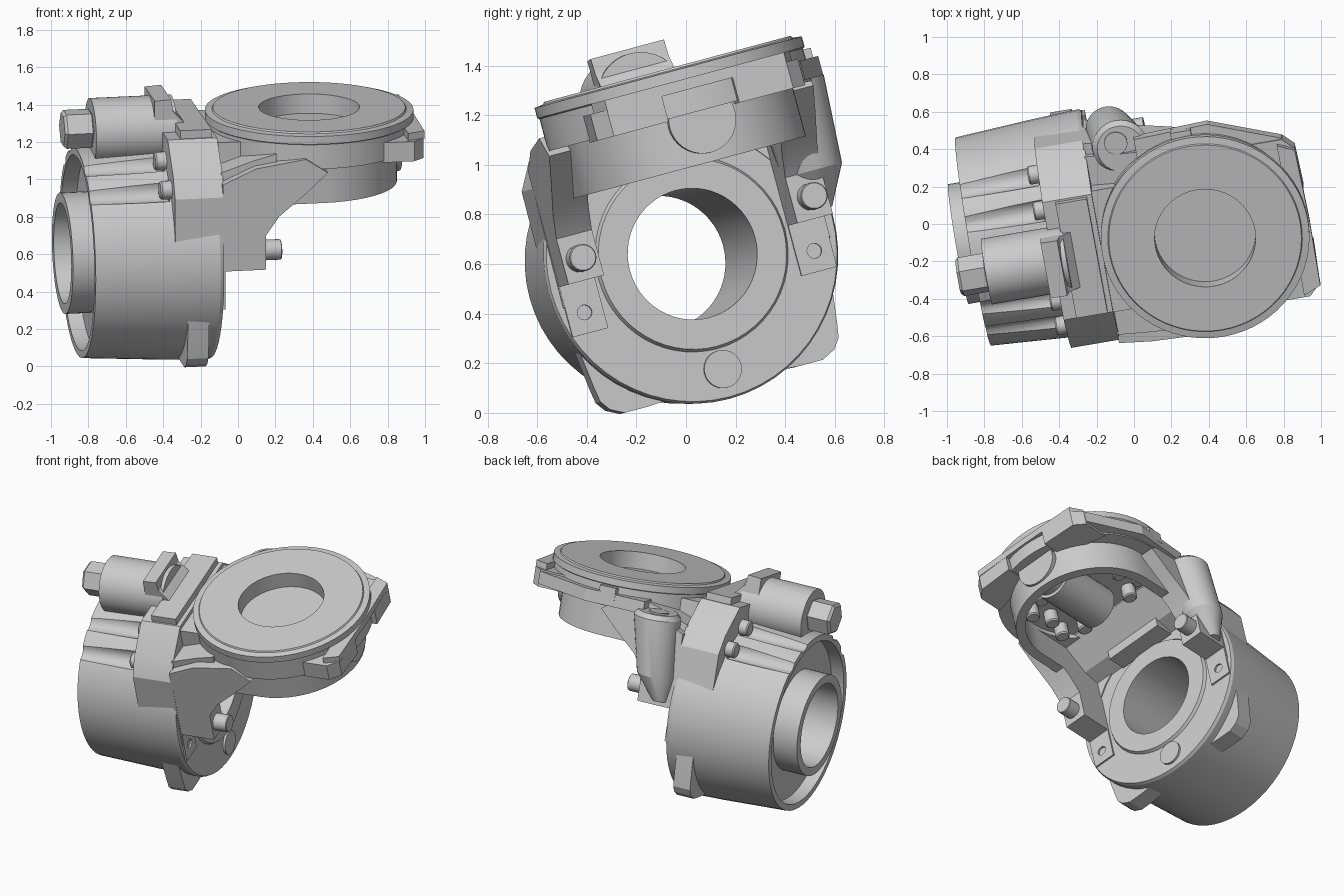
import bpy, bmesh, math
from mathutils import Matrix, Vector

if "Cube" in bpy.data.objects:
    bpy.data.objects.remove(bpy.data.objects["Cube"])

# Local frame: u = barrel axis, n = flange axis, v = sideways (symmetry plane v = 0)
N = Vector((0, -0.2588, 0.9659)).normalized()
U = Vector((0.984, 0.168, 0.045))
U = (U - N * U.dot(N)).normalized()
V = N.cross(U)
FRAME = Matrix.Translation((0, 0.053, 0.648)) @ Matrix((U, V, N)).transposed().to_4x4()


def smooth(ob, angle=22):
    bpy.ops.object.select_all(action='DESELECT')
    ob.select_set(True)
    bpy.context.view_layer.objects.active = ob
    bpy.ops.object.shade_smooth_by_angle(angle=math.radians(angle))


def finish(name, bm):
    bmesh.ops.remove_doubles(bm, verts=bm.verts, dist=1e-5)
    bmesh.ops.recalc_face_normals(bm, faces=bm.faces)
    me = bpy.data.meshes.new(name)
    bm.to_mesh(me)
    bm.free()
    ob = bpy.data.objects.new(name, me)
    bpy.context.collection.objects.link(ob)
    ob.matrix_world = FRAME
    smooth(ob)
    return ob


def lathe(name, profile, axis, centre=(0, 0, 0), seg=56):
    """Spin a closed (along, radius) profile about the u or n axis."""
    bm = bmesh.new()
    c = Vector(centre)
    rings = []
    for h, r in profile:
        ring = []
        for i in range(1 if r == 0 else seg):
            a = 2 * math.pi * i / seg
            p, q = r * math.cos(a), r * math.sin(a)
            ring.append(bm.verts.new(c + Vector((h, p, q) if axis == 'u' else (p, q, h))))
        rings.append(ring)
    for k in range(len(rings)):
        a, b = rings[k], rings[(k + 1) % len(rings)]
        if len(a) == len(b) == 1:
            continue
        for i in range(seg):
            j = (i + 1) % seg
            f = [a[i % len(a)], a[j % len(a)], b[j % len(b)], b[i % len(b)]]
            bm.faces.new(list(dict.fromkeys(f)))
    return finish(name, bm)


def cyl(name, axis, centre, r, h0, h1, seg=24, bevel=0.0):
    prof = [(h0, 0), (h0, r - bevel), (h0 + bevel, r), (h1 - bevel, r), (h1, r - bevel), (h1, 0)]
    if not bevel:
        prof = [(h0, 0), (h0, r), (h1, r), (h1, 0)]
    return lathe(name, prof, axis, centre, seg)


def prism(name, poly, axis, lo, hi):
    """Extrude a polygon along an axis; poly is in the remaining two axes."""
    put = {'u': lambda a, b, h: (h, a, b), 'v': lambda a, b, h: (a, h, b), 'n': lambda a, b, h: (a, b, h)}[axis]
    bm = bmesh.new()
    lo_v = [bm.verts.new(put(a, b, lo)) for a, b in poly]
    hi_v = [bm.verts.new(put(a, b, hi)) for a, b in poly]
    bm.faces.new(lo_v)
    bm.faces.new(hi_v)
    for i in range(len(poly)):
        j = (i + 1) % len(poly)
        bm.faces.new((lo_v[i], lo_v[j], hi_v[j], hi_v[i]))
    return finish(name, bm)


def box(name, u, v, n):
    return prism(name, [(u[0], v[0]), (u[1], v[0]), (u[1], v[1]), (u[0], v[1])], 'n', *n)


def cut(target, cutter):
    """Subtract the cutter, then remove it."""
    m = target.modifiers.new("cut", 'BOOLEAN')
    m.operation, m.solver, m.object = 'DIFFERENCE', 'EXACT', cutter
    bpy.context.view_layer.objects.active = target
    bpy.ops.object.modifier_apply(modifier=m.name)
    bpy.data.objects.remove(cutter)
    smooth(target)


def arc(r, start, end, steps, c=0.0):
    return [(c + r * math.cos(math.radians(start + (end - start) * i / steps)),
             r * math.sin(math.radians(start + (end - start) * i / steps))) for i in range(steps + 1)]


# Barrel with recessed left end, inner tube and through bore
barrel = lathe("barrel", [(-.872, .565), (-.872, .525), (-.79, .52), (-.79, .325), (-.953, .325),
                          (-.953, .27), (-.16, .265), (-.16, .385), (-.18, .395), (-.18, .595),
                          (-.2, .603), (-.45, .592)], 'u')

# Bolt flutes along the top of the barrel, with the bolts at their ends
for s in (-1, 1):
    for ang in (46, 65.4):
        a = math.radians(ang)
        c = (0, s * .61 * math.cos(a), .61 * math.sin(a))
        cut(barrel, cyl("flute_cutter", 'u', c, .064, -.95, -.45, 20))
        cyl("housing_bolt", 'u', c, .05, -.5, -.42, 20, .008)

# Housing arch wrapped over the barrel
prism("housing", [(.565, -.08), (.56, .42), (.5, .53), (.33, .69), (-.33, .69), (-.5, .53), (-.56, .42),
                  (-.565, -.08)] + arc(.5, 180, 0, 16), 'u', -.44, -.172)
box("housing_top_block", (-.37, -.2), (-.32, .32), (.66, .735))

# Drive cylinder on top with hex end
cyl("drive_cylinder", 'u', (0, 0, .668), .178, -.8, -.36, 40)
cyl("drive_hex", 'u', (0, 0, .685), .108, -.955, -.79, 6, .015)
prism("drive_block", [(-.48, .68), (-.48, .86), (-.39, .865), (-.38, .8), (-.31, .725), (-.31, .68)],
      'v', -.155, .155)

# Flange head: top disc with blind hole and a shallow hollow underside
FC = (.386, 0, 0)
lathe("flange", [(.64, 0), (.64, .27), (.747, .27), (.747, .515), (.738, .52), (.733, .558), (.69, .558),
                 (.685, .55), (.55, .55), (.55, .41), (.58, .41), (.58, 0)], 'n', FC, 64)
# U-shaped wall below the flange, open towards the barrel
prism("flange_wall", [(.12, -.47)] + arc(.47, -90, 90, 24, .386) + [(.12, .47), (.12, .41)]
      + arc(.41, 90, -90, 24, .386) + [(.12, -.41)], 'n', .34, .6)
prism("flange_back_edge", [(.1, .4), (.1, .575), (.5, .59), (.88, .445), (.75, .4)], 'n', .56, .64)
box("flange_tab", (.3, .41), (.52, .585), (.6, .68))
# Straight front edge joining the ears
prism("flange_front_edge", [(.85, .42), (.94, .38), (.95, 0), (.945, -.38), (.85, -.42)], 'n', .645, .69)

# Shaft running through the hollow underside
cyl("cross_shaft", 'u', (0, 0, .49), .138, .28, .72, 36)
cyl("shaft_boss", 'u', (0, 0, .514), .138, .7, .87, 36)

# Sloping roof between housing and flange, with a beam below it
prism("roof", [(-.18, .4), (-.18, .54), (0, .6), (.12, .63), (.12, .57), (-.06, .43)], 'v', -.5, .5)
box("roof_step", (-.18, .02), (-.34, .34), (.5, .665))
box("cross_beam", (-.172, -.04), (-.2, .2), (.38, .5))

# Flange bolts under the disc
for s in (-1, 1):
    for i in range(5):
        a = math.radians(42 + 24 * i)
        r = .35 if i % 2 else .28
        cyl("flange_bolt", 'n', (.386 + r * math.cos(a), s * r * math.sin(a), 0), .045, .49, .59, 16, .008)

for s in (-1, 1):
    # Ear lobes on either side of the shaft boss
    prism("flange_ear", [(.7, s * .44), (.88, s * .44), (.94, s * .38), (.948, s * .15), (.78, s * .15)],
          'n', .54, .65)
    # Gusset arms joining housing and flange
    prism("gusset_arm", [(-.18, .01), (-.18, .49), (.0, .57), (.27, .61), (.39, .53), (.27, .42), (.125, .3),
                         (.054, .2), (.054, .01)], 'v', s * .41, s * .56)
    # Mounting pads, bolts and screw holes
    pad = box("lower_pad", (-.25, -.168), (s * .41, s * .56), (-.2, .03))
    cut(pad, cyl("screw_hole_cutter", 'u', (0, s * .487, -.115), .03, -.22, -.1, 20))
    cyl("pad_bolt", 'u', (0, s * .49, .1), .055, .04, .145, 24, .004)
    # Rounded lugs at the lower corners
    prism("lower_lug", [(s * a, b) for a, b in [(.2, -.54), (.32, -.548), (.42, -.548), (.475, -.52), (.505, -.48),
                                              (.515, -.42), (.535, -.26), (.4, -.2), (.2, -.4)]], 'u', -.365, -.25)

# Tapering boss on the back shoulder, with a round plug on top
bm = bmesh.new()
rings = []
for u, v, n, r in [(-.09, .54, .04, .05), (-.04, .54, .2, .125), (.02, .525, .56, .15), (.02, .525, .59, .125)]:
    rings.append([bm.verts.new((u + r * math.cos(i * math.pi / 16), v + r * math.sin(i * math.pi / 16), n))
                  for i in range(32)])
for a, b in zip(rings, rings[1:]):
    for i in range(32):
        bm.faces.new((a[i], a[i - 1], b[i - 1], b[i]))
bm.faces.new(rings[0])
bm.faces.new(rings[-1])
finish("shoulder_boss", bm)
cyl("shoulder_plug", 'n', (0, .56, 0), .062, .57, .6)

# Round plug on the near barrel face
cyl("face_plug", 'u', (0, 0, -.48), .077, -.2, -.165, 28)
